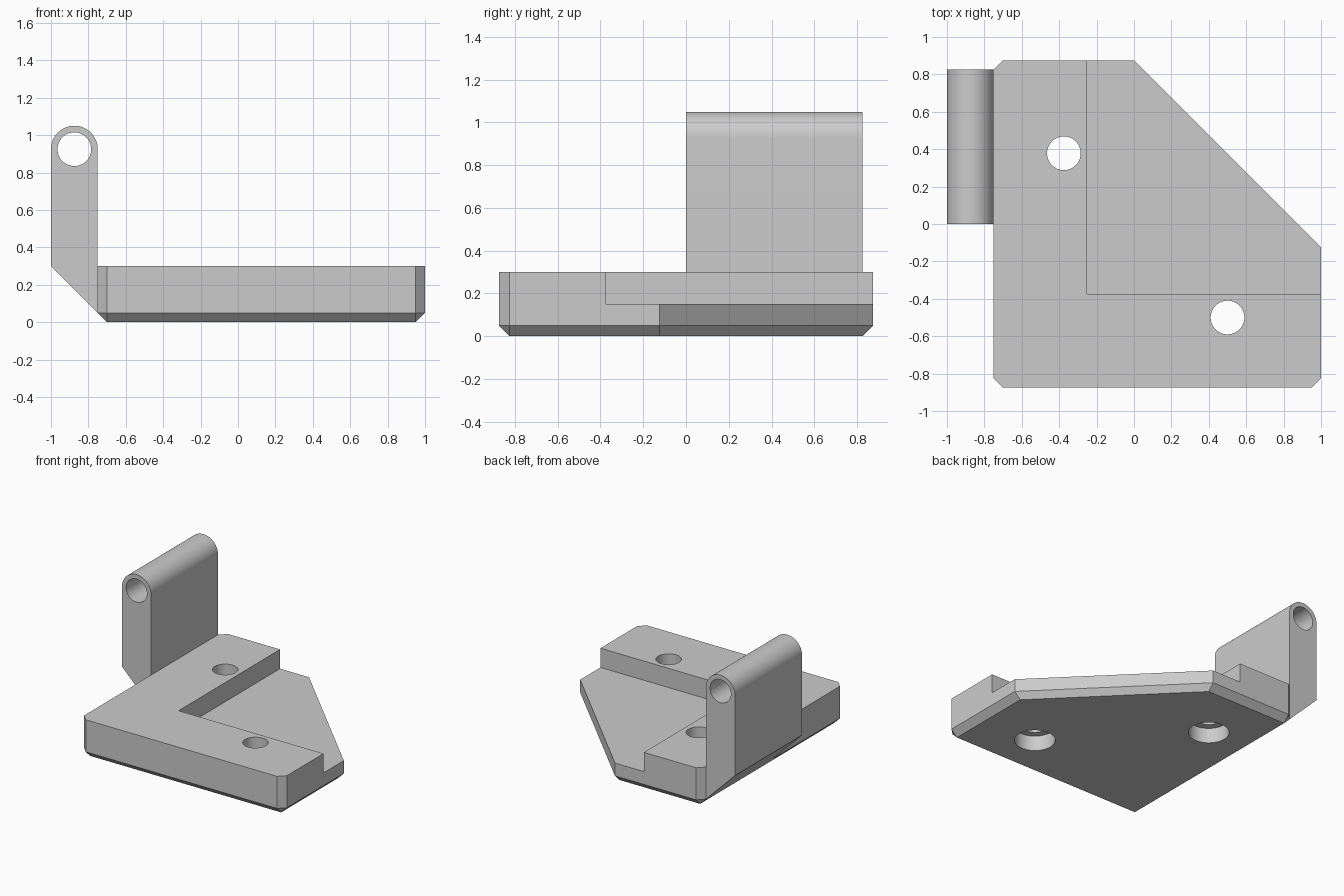
import bpy
import bmesh
from math import cos, sin, pi, radians
from mathutils import Matrix

cube = bpy.data.objects.get("Cube")
if cube:
    bpy.data.objects.remove(cube, do_unlink=True)

grey = bpy.data.materials.new("plain_grey")
grey.use_nodes = True
grey.diffuse_color = (0.6, 0.6, 0.6, 1)
grey.node_tree.nodes["Principled BSDF"].inputs["Base Color"].default_value = (0.6, 0.6, 0.6, 1)


def add_object(name, bm):
    bmesh.ops.remove_doubles(bm, verts=bm.verts, dist=1e-5)
    bmesh.ops.recalc_face_normals(bm, faces=bm.faces)
    mesh = bpy.data.meshes.new(name)
    bm.to_mesh(mesh)
    bm.free()
    mesh.materials.append(grey)
    obj = bpy.data.objects.new(name, mesh)
    bpy.context.collection.objects.link(obj)
    return obj


def loft(name, rings):
    """Skin a stack of closed rings and cap both ends."""
    bm = bmesh.new()
    loops = [[bm.verts.new(p) for p in ring] for ring in rings]
    count = len(loops[0])
    for low, high in zip(loops, loops[1:]):
        for i in range(count):
            j = (i + 1) % count
            bm.faces.new((low[i], low[j], high[j], high[i]))
    bm.faces.new(loops[0])
    bm.faces.new(loops[-1])
    return add_object(name, bm)


def cylinder(name, centre, radius, depth, turn=0):
    bm = bmesh.new()
    matrix = Matrix.Translation(centre) @ Matrix.Rotation(turn, 4, "X")
    bmesh.ops.create_cone(bm, cap_ends=True, segments=64, radius1=radius,
                          radius2=radius, depth=depth, matrix=matrix)
    return add_object(name, bm)


def box(name, low, high):
    rings = [[(low[0], low[1], z), (high[0], low[1], z),
              (high[0], high[1], z), (low[0], high[1], z)] for z in (low[2], high[2])]
    return loft(name, rings)


def cut(target, cutter):
    cutter.hide_render = True
    mod = target.modifiers.new("cut", "BOOLEAN")
    mod.operation = "DIFFERENCE"
    mod.solver = "EXACT"
    mod.object = cutter
    bpy.context.view_layer.objects.active = target
    bpy.ops.object.modifier_apply(modifier=mod.name)
    bpy.data.objects.remove(cutter, do_unlink=True)


def smooth(obj):
    bpy.ops.object.select_all(action="DESELECT")
    obj.select_set(True)
    bpy.context.view_layer.objects.active = obj
    bpy.ops.object.shade_smooth_by_angle(angle=radians(30))


# Base plate: clipped outline, chamfered towards a smaller sole
left, right, front, back = -0.75, 1.0, -0.875, 0.875
c = 0.05
outline = [(left, front + c), (left + c, front), (right - c, front), (right, front + c),
           (right, -0.125), (0, back), (left + c, back), (left, back - c)]
sole = [(min(max(x, left + c), right - c), min(max(y, front + c), back - c), 0)
        for x, y in outline]
base = loft("base_plate", [sole, [(x, y, c) for x, y in outline],
                           [(x, y, 0.3) for x, y in outline]])

# Recessed shelf, leaving an L-shaped raised border
cut(base, box("shelf_cutter", (-0.25, -0.375, 0.15), (1.3, 1.2, 0.6)))

# Screw holes with wider recesses underneath
for x, y in ((-0.375, 0.378), (0.5, -0.5)):
    cut(base, cylinder("screw_cutter", (x, y, 0.2), 0.09, 0.8))
    cut(base, cylinder("recess_cutter", (x, y, 0), 0.145, 0.236))
smooth(base)

# Upright lug with rounded top and slanted foot
px, pz, r = -0.875, 0.925, 0.125
arc = [(px + r * cos(pi * i / 32), pz + r * sin(pi * i / 32)) for i in range(33)]
profile = arc + [(px - r, 0.3), (px + r, 0.05)]
lug = loft("upright_lug", [[(x, y, z) for x, z in profile] for y in (0, 0.825)])
cut(lug, cylinder("pin_cutter", (px, 0.4, pz), 0.09, 1.4, pi / 2))
smooth(lug)
